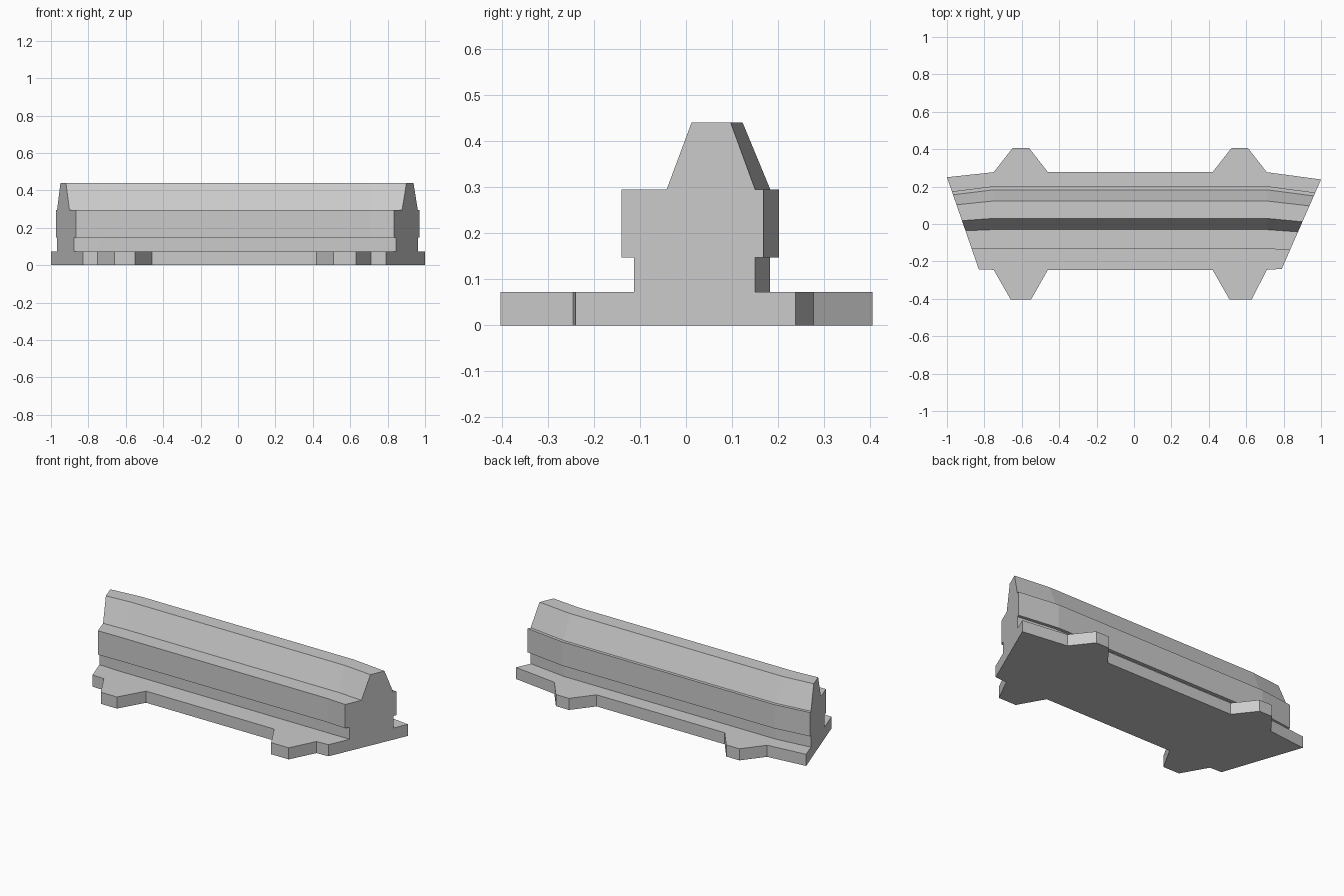
import bpy, bmesh

if "Cube" in bpy.data.objects:
    bpy.data.objects.remove(bpy.data.objects["Cube"])

BASE_TOP = 0.072


def make_object(name, bm):
    bmesh.ops.recalc_face_normals(bm, faces=bm.faces)
    mesh = bpy.data.meshes.new(name)
    bm.to_mesh(mesh)
    bm.free()
    obj = bpy.data.objects.new(name, mesh)
    bpy.context.collection.objects.link(obj)
    return obj


# Base plate: slanted ends and four tapered lugs, extruded upward
outline = [
    (-1, .25), (-.75, .277), (-.65, .405), (-.56, .405), (-.46, .277),
    (.42, .277), (.52, .405), (.61, .405), (.71, .277), (1, .238),
    (.79, -.24), (.71, -.245), (.63, -.403), (.51, -.403), (.42, -.245),
    (-.46, -.245), (-.55, -.403), (-.66, -.403), (-.75, -.245), (-.83, -.242),
]
bm = bmesh.new()
face = bm.faces.new([bm.verts.new((x, y, 0)) for x, y in outline])
ext = bmesh.ops.extrude_face_region(bm, geom=[face])
top = [v for v in ext["geom"] if isinstance(v, bmesh.types.BMVert)]
bmesh.ops.translate(bm, verts=top, vec=(0, 0, BASE_TOP))
make_object("base_plate", bm)

# Barrier wall: stepped profile (z, y in the middle, y at the ends)
profile = [
    (BASE_TOP, -.113, -.113), (.147, -.113, -.113), (.147, -.132, -.14),
    (.295, -.132, -.14), (.295, -.03, -.042), (.44, .03, .012),
    (.44, .123, .097), (.295, .183, .15), (.295, .202, .168),
    (.147, .202, .168), (.147, .182, .15), (BASE_TOP, .182, .15),
]


def left_x(y):
    return -.83 - (y + .242) * .17 / .492


def right_x(y):
    return .79 + (y + .24) * .21 / .478


# Four sections: slanted left end, two bends, slanted right end
bm = bmesh.new()
sections = [
    [bm.verts.new((left_x(e + .006), e + .006, z)) for z, m, e in profile],
    [bm.verts.new((-.75, m, z)) for z, m, e in profile],
    [bm.verts.new((.71, m, z)) for z, m, e in profile],
    [bm.verts.new((right_x(e), e, z)) for z, m, e in profile],
]
for a, b in zip(sections, sections[1:]):
    for i in range(len(profile) - 1):
        bm.faces.new((a[i], a[i + 1], b[i + 1], b[i]))
bm.faces.new(sections[0])
bm.faces.new(sections[-1])
make_object("barrier_wall", bm)
